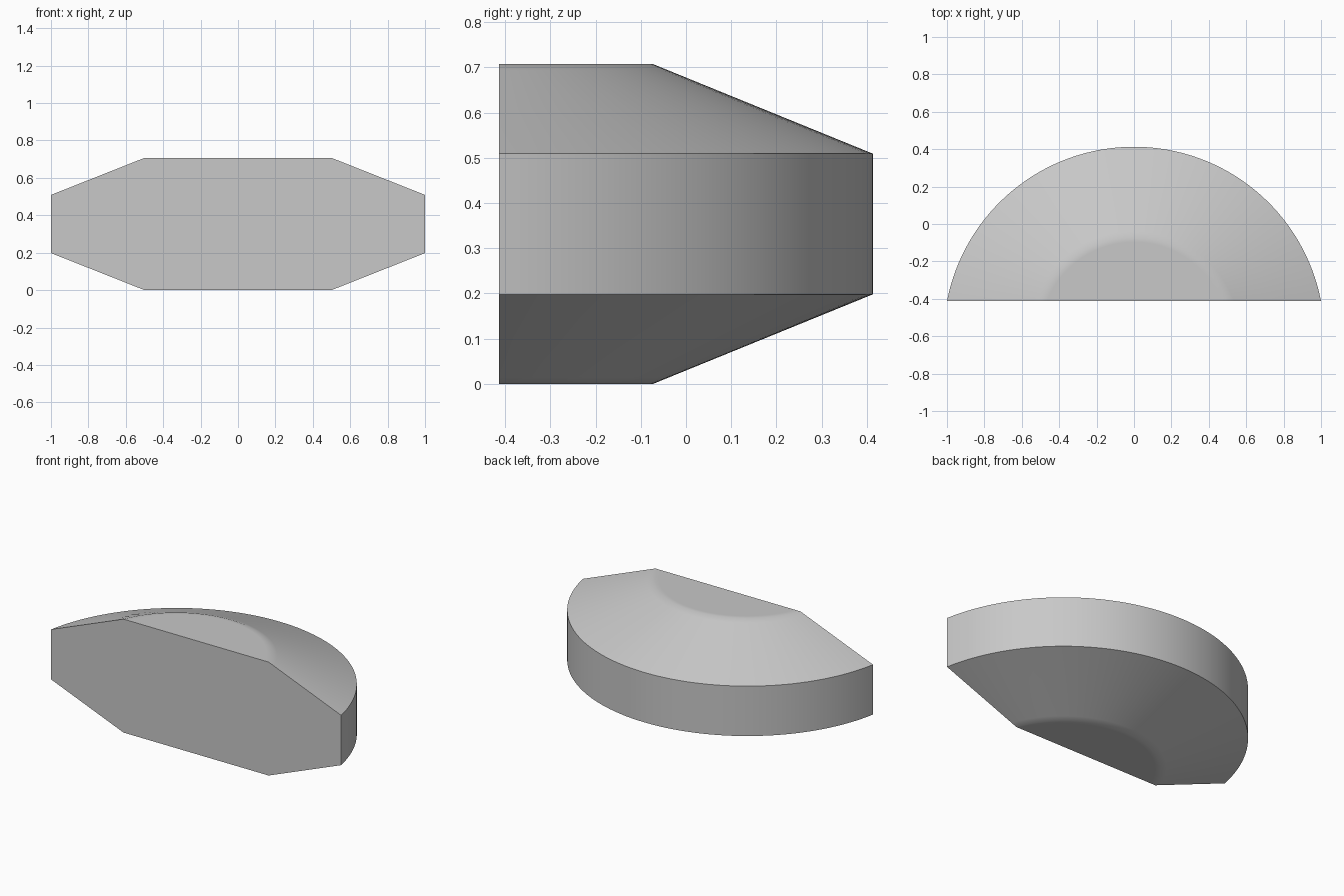
import bpy
import bmesh
import math

cube = bpy.data.objects.get("Cube")
if cube:
    bpy.data.objects.remove(cube, do_unlink=True)

# Single grey material
grey = bpy.data.materials.new("light_grey")
grey.use_nodes = True
colour = (0.58, 0.58, 0.58, 1)
grey.diffuse_color = colour
grey.node_tree.nodes["Principled BSDF"].inputs["Base Color"].default_value = colour

HEIGHT = 0.707
RIM_Z = 0.198          # bottom of the upright rim
FRONT_Y = -0.413       # flat cut face
SEGMENTS = 64
RIM = (1.0, 0.826)     # half chord and depth of the rim arc
CAP = (0.5, 0.34)      # half chord and depth of the flat cap


def arc(half_chord, depth, z):
    """Points of a circular arc that starts and ends on the flat front."""
    radius = (half_chord ** 2 + depth ** 2) / (2 * depth)
    centre = depth - radius
    start = math.asin(-centre / radius)
    sweep = math.pi - 2 * start
    points = []
    for i in range(SEGMENTS + 1):
        a = start + sweep * i / SEGMENTS
        points.append((radius * math.cos(a),
                       FRONT_Y + centre + radius * math.sin(a), z))
    return points


def slope(t):
    """Section part way from the cap edge to the rim."""
    return tuple(c + (r - c) * t for c, r in zip(CAP, RIM)) + (RIM_Z * t,)


# Lower half sections, with tight loops beside the cap edge, then mirrored up
lower = [(CAP[0] * 0.93, CAP[1] * 0.93, 0), slope(0), slope(0.07), slope(1)]
upper = [(w, d, HEIGHT - z) for w, d, z in reversed(lower)]

bm = bmesh.new()
rings = [[bm.verts.new(p) for p in arc(*s)] for s in lower + upper]

# Curved skin
for a, b in zip(rings, rings[1:]):
    for i in range(SEGMENTS):
        bm.faces.new((a[i], a[i + 1], b[i + 1], b[i]))

# Flat caps and front face
bm.faces.new(rings[0])
bm.faces.new(rings[-1])
bm.faces.new([r[0] for r in rings] + [r[-1] for r in reversed(rings)])
bmesh.ops.recalc_face_normals(bm, faces=bm.faces)

mesh = bpy.data.meshes.new("half_disc_body")
bm.to_mesh(mesh)
bm.free()
mesh.materials.append(grey)
body = bpy.data.objects.new("half_disc_body", mesh)
bpy.context.collection.objects.link(body)

# Smooth curves, sharp rim and front edges
bpy.ops.object.select_all(action='DESELECT')
body.select_set(True)
bpy.context.view_layer.objects.active = body
bpy.ops.object.shade_smooth_by_angle(angle=math.radians(30))
